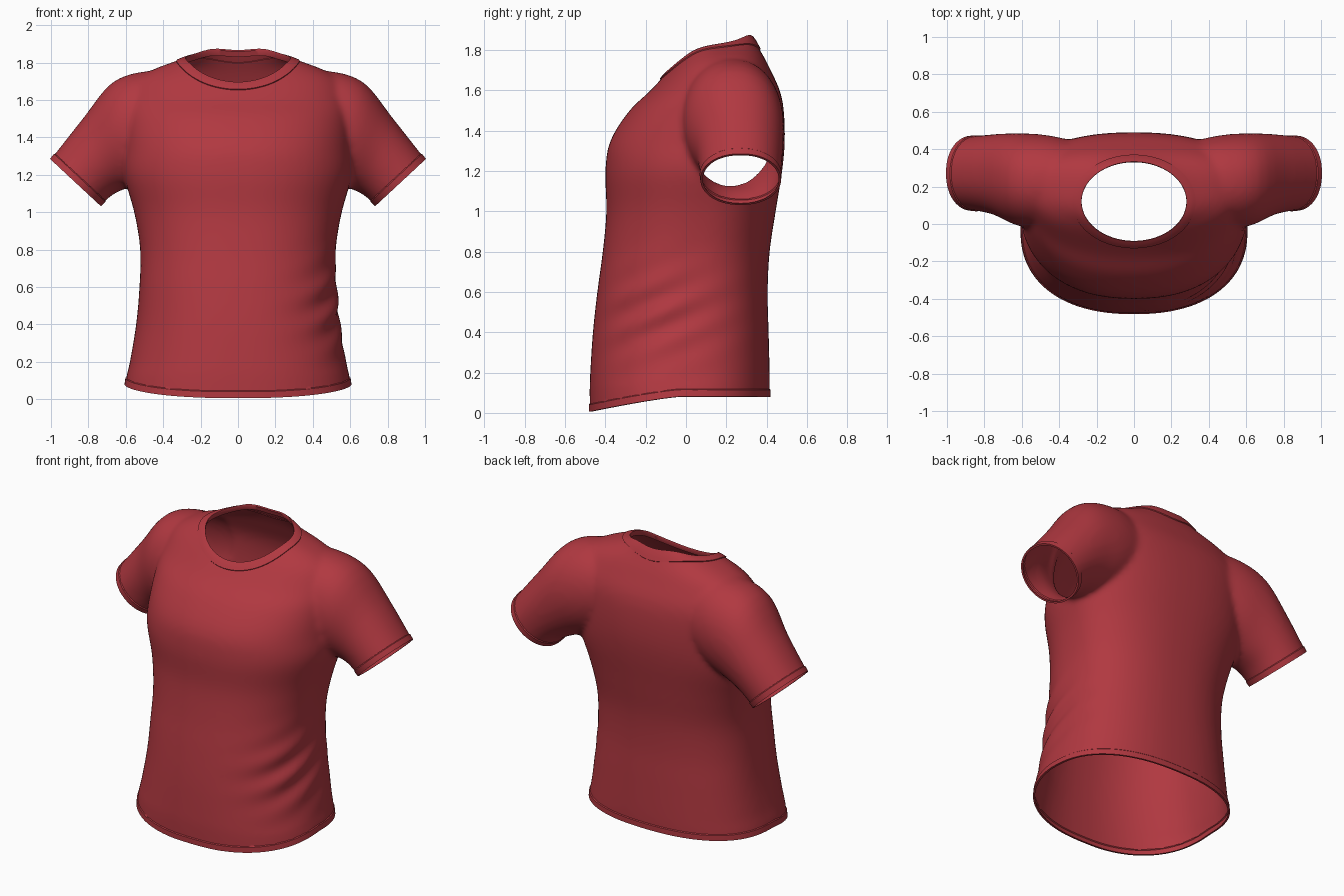
import bpy, bmesh, math
from mathutils import Vector
from mathutils.bvhtree import BVHTree

if "Cube" in bpy.data.objects:
    bpy.data.objects.remove(bpy.data.objects["Cube"])

red = bpy.data.materials.new("red_cotton")
red.diffuse_color = (0.44, 0.04, 0.052, 1)
red.use_nodes = True
red.node_tree.nodes["Principled BSDF"].inputs["Base Color"].default_value = red.diffuse_color


def spline(rows, steps=4):
    """Catmull-Rom interpolation through rows of section values."""
    out = []
    for i in range(len(rows) - 1):
        p0, p1 = rows[max(i - 1, 0)], rows[i]
        p2, p3 = rows[i + 1], rows[min(i + 2, len(rows) - 1)]
        for s in range(steps):
            t = s / steps
            out.append([0.5 * (2 * b + (c - a) * t + (2 * a - 5 * b + 4 * c - d) * t * t
                               + (3 * b - a - 3 * c + d) * t ** 3)
                        for a, b, c, d in zip(p0, p1, p2, p3)])
    return out + [list(rows[-1])]


def loft(bm, rings):
    """Closed tube through rings of points."""
    vs = [[bm.verts.new(p) for p in r] for r in rings]
    n = len(vs[0])
    for a, b in zip(vs, vs[1:]):
        for i in range(n):
            bm.faces.new((a[i], a[(i + 1) % n], b[(i + 1) % n], b[i]))
    bm.faces.new(vs[0][::-1])
    bm.faces.new(vs[-1])


def spow(v, e):
    return math.copysign(abs(v) ** e, v)


ANG = [2 * math.pi * i / 64 for i in range(64)]

# Torso sections: height, half width, front y, widest y, back y
torso = [(-0.12, .625, -.475, -.04, .41), (0.1, .60, -.478, -.03, .415), (0.2, .578, -.475, -.02, .415),
         (0.4, .545, -.462, 0, .41), (0.6, .527, -.44, 0, .405), (0.8, .523, -.413, .02, .415),
         (1.0, .555, -.395, .06, .445), (1.2, .61, -.40, .1, .477), (1.35, .61, -.375, .14, .49),
         (1.5, .61, -.28, .18, .485), (1.6, .60, -.175, .2, .465), (1.7, .55, -.085, .19, .42),
         (1.76, .46, -.03, .18, .39), (1.82, .30, .03, .17, .355), (1.87, .17, .17, .26, .328),
         (1.92, .08, .2, .25, .29)]
# Sleeve sections: top x, top z, underside x, underside z, front y, back y
sleeve = [(.30, 1.74, .30, 1.25, .02, .44), (.48, 1.755, .45, 1.18, -.02, .475), (.67, 1.695, .56, 1.14, -.01, .485),
          (.83, 1.50, .66, 1.10, .05, .48), (1.0, 1.285, .735, 1.035, .075, .468), (1.08, 1.19, .81, .95, .085, .46)]

bm = bmesh.new()
rings = []
for z, w, f, c, b in spline(torso):
    rings.append([(w * spow(math.cos(a), 2 / 2.3),
                   c + ((b - c) * spow(math.sin(a), 2 / 2.6) if math.sin(a) > 0
                        else (c - f) * spow(math.sin(a), 2 / 2.2)), z) for a in ANG])
loft(bm, rings)
for side in (-1, 1):
    rings = []
    for tx, tz, ux, uz, f, b in spline(sleeve):
        rings.append([(side * ((tx + ux) / 2 + (tx - ux) / 2 * math.cos(a)),
                       (f + b) / 2 + (b - f) / 2 * spow(math.sin(a), .92),
                       (tz + uz) / 2 + (tz - uz) / 2 * math.cos(a)) for a in ANG])
    loft(bm, rings)
bmesh.ops.recalc_face_normals(bm, faces=bm.faces)

# Fuse torso and sleeves into one soft skin
me = bpy.data.meshes.new("shirt_body")
bm.to_mesh(me)
bm.free()
shirt = bpy.data.objects.new("shirt_body", me)
bpy.context.collection.objects.link(shirt)
rm = shirt.modifiers.new("fuse", 'REMESH')
rm.mode = 'VOXEL'
rm.voxel_size = 0.016
sm = shirt.modifiers.new("soften", 'SMOOTH')
sm.factor = 0.5
sm.iterations = 10
dg = bpy.context.evaluated_depsgraph_get()
skin = bpy.data.meshes.new_from_object(shirt.evaluated_get(dg))
shirt.modifiers.clear()
shirt.data = skin
bm = bmesh.new()
bm.from_mesh(skin)
tree = BVHTree.FromBMesh(bm)


def cut(co, no, region, clear=False):
    faces = [f for f in bm.faces if region(f.calc_center_median())]
    geom = set(faces)
    for f in faces:
        geom.update(f.edges)
        geom.update(f.verts)
    bmesh.ops.bisect_plane(bm, geom=list(geom), dist=1e-5, plane_co=co, plane_no=no, clear_outer=clear)


def hem_height(y):
    return 0.08 - 0.073 * min(1, max(0, (-0.03 - y) / 0.44)) ** 1.25


def shift_hem(sign):
    for v in bm.verts:
        if v.co.z < 0.6:
            v.co.z += sign * hem_height(v.co.y) * min(1, (0.6 - v.co.z) / 0.3) if sign < 0 else 0


# Bottom opening with a curved hem: flatten, cut, then bend back
original = bm.verts.layers.float.new("lift")
for v in bm.verts:
    if v.co.z < 0.5:
        v[original] = hem_height(v.co.y)
        v.co.z -= v[original]
low = lambda c: c.z < 0.25
cut((0, 0, 0), (0, 0, -1), low, True)
for h in (0.034, 0.039):
    cut((0, 0, h), (0, 0, -1), low)
bm.normal_update()
hem_verts = [v for v in bm.verts if v.co.z < 0.0345]
for v in bm.verts:
    if v.co.z < 0.5 and v[original] != 0:
        v.co.z += hem_height(v.co.y)

# Sleeve openings with hem lines
for side in (-1, 1):
    axis = Vector((side * .68, 0, -.73)).normalized()
    end = Vector((side * .87, 0, 1.16))
    arm = lambda c: c.x * side > 0.67 and c.z > 0.8
    cut(end, axis, arm, True)
    for d in (0.034, 0.039):
        cut(end - axis * d, axis, arm)
    hem_verts += [v for v in bm.verts if arm(v.co) and (v.co - end).dot(axis) > -0.0345]

# Raised hems
bm.normal_update()
for v, n in [(v, v.normal.copy()) for v in hem_verts]:
    v.co += n * 0.005

# Soft drape folds on one side of the waist
for v in bm.verts:
    p = v.co
    if p.x > 0.1 and 0.15 < p.z < 1.0:
        d = ((p.x - .48) / .2) ** 2 + ((p.y + .15) / .25) ** 2 + ((p.z - .48) / .2) ** 2
        v.co += v.normal * 0.011 * math.exp(-d) * math.sin(2 * math.pi * (p.z - .45 * p.y) / .17)

# Neck opening
NX, NY, NC = 0.28, 0.21, 0.12
hole = [f for f in bm.faces if f.calc_center_median().z > 1.5 and
        math.hypot(f.calc_center_median().x / NX, (f.calc_center_median().y - NC) / NY) < 1.06]
bmesh.ops.delete(bm, geom=hole, context='FACES')

# Fold the hems inward
rim = [e for e in bm.edges if e.is_boundary and e.verts[0].co.z < 1.5]
normals = {tuple(v.co): v.normal.copy() for e in rim for v in e.verts}
new = bmesh.ops.extrude_edge_only(bm, edges=rim)["geom"]
for v in new:
    if isinstance(v, bmesh.types.BMVert):
        v.co -= normals[tuple(v.co)] * 0.012
bm.to_mesh(skin)
bm.free()

# Collar band laid on the skin around the neck
cb = bmesh.new()
loops = []
for scale, drop in ((1.05, -.035), (1.0, -.006), (1.0, .004), (1.06, .007), (1.12, .007), (1.17, .006), (1.175, -.004)):
    loop = []
    for i in range(96):
        a = 2 * math.pi * i / 96
        x, y = NX * math.cos(a), NC + NY * math.sin(a)
        s = 1.0 if drop < -.01 else scale
        hit, n, _, _ = tree.ray_cast(Vector((x * s, NC + (y - NC) * s, 3)), Vector((0, 0, -1)))
        if drop < -.005:
            p = Vector((x * scale, NC + (y - NC) * scale, hit.z + drop))
        else:
            p = hit + n * drop
        loop.append(cb.verts.new(p))
    loops.append(loop)
for a, b in zip(loops, loops[1:]):
    for i in range(96):
        j = (i + 1) % 96
        cb.faces.new((a[i], b[i], b[j], a[j]))
cm = bpy.data.meshes.new("collar_band")
cb.to_mesh(cm)
cb.free()
collar = bpy.data.objects.new("collar_band", cm)
bpy.context.collection.objects.link(collar)

# Colour and smooth shading
for o in (shirt, collar):
    o.data.materials.clear()
    o.data.materials.append(red)
    bpy.ops.object.select_all(action='DESELECT')
    o.select_set(True)
    bpy.context.view_layer.objects.active = o
    bpy.ops.object.shade_smooth_by_angle(angle=math.radians(40))
